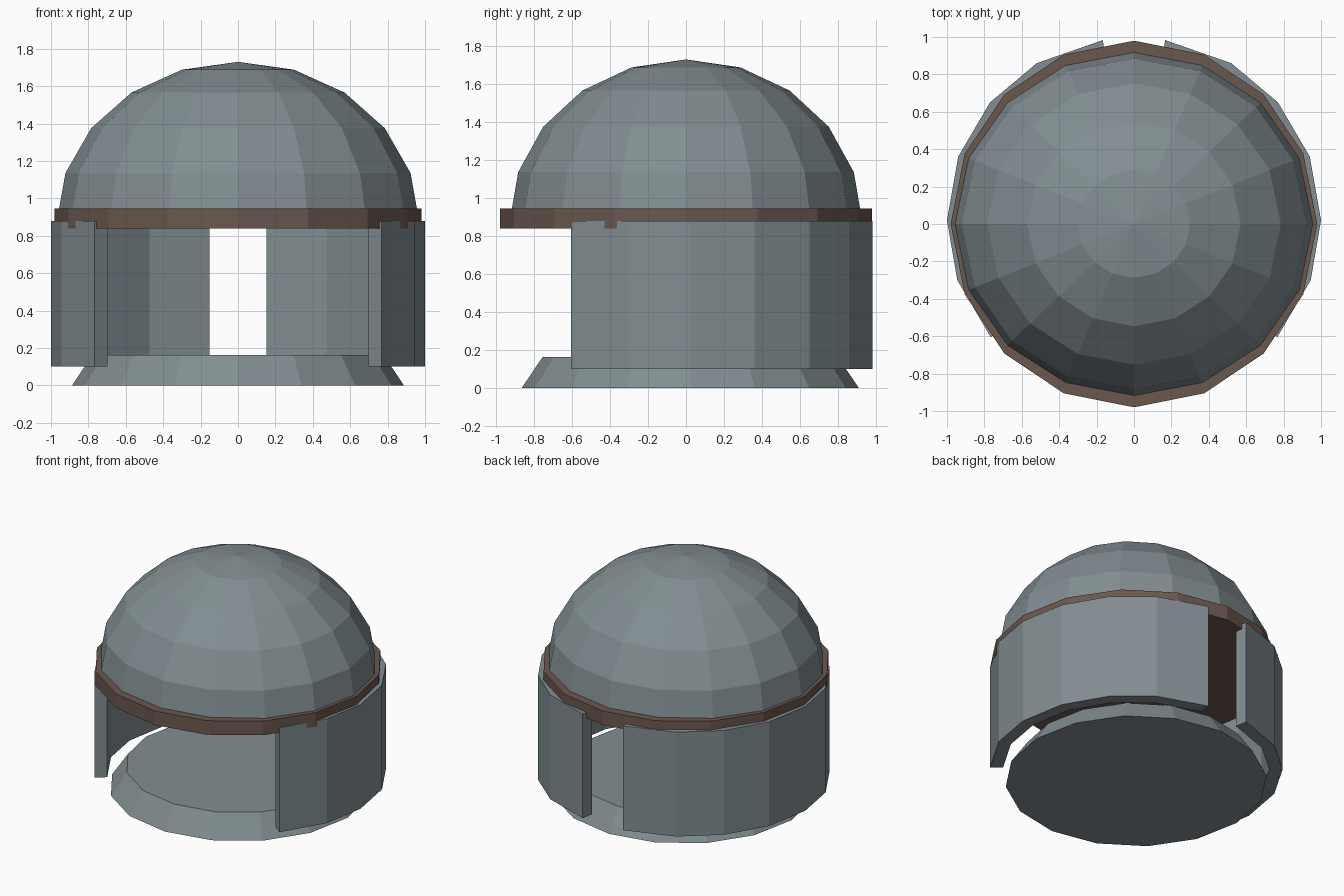
import bpy, bmesh, math

if "Cube" in bpy.data.objects:
    bpy.data.objects.remove(bpy.data.objects["Cube"])


def material(name, rgb):
    m = bpy.data.materials.new(name)
    m.diffuse_color = (*rgb, 1)
    m.use_nodes = True
    m.node_tree.nodes["Principled BSDF"].inputs["Base Color"].default_value = m.diffuse_color
    return m


STONE = material("grey stone", (0.223, 0.270, 0.287))
WOOD = material("brown trim", (0.147, 0.098, 0.076))
SIDES = 16


def finish(name, bm, mat):
    bmesh.ops.recalc_face_normals(bm, faces=bm.faces)
    me = bpy.data.meshes.new(name)
    bm.to_mesh(me)
    bm.free()
    me.materials.append(mat)
    ob = bpy.data.objects.new(name, me)
    bpy.context.collection.objects.link(ob)
    return ob


def lathe(name, profile, mat, y0=0.0):
    """Stack of elliptical rings (rx, ry, z), capped at both ends."""
    bm = bmesh.new()
    rings = []
    for rx, ry, z in profile:
        if rx == 0:
            rings.append([bm.verts.new((0, y0, z))] * SIDES)
            continue
        angles = [2 * math.pi * i / SIDES for i in range(SIDES)]
        rings.append([bm.verts.new((rx * math.cos(a), y0 + ry * math.sin(a), z))
                      for a in angles])
    for low, high in zip(rings, rings[1:]):
        for i in range(SIDES):
            j = (i + 1) % SIDES
            quad = list(dict.fromkeys((low[i], low[j], high[j], high[i])))
            bm.faces.new(quad)
    for ring, r in ((rings[0], profile[0][0]), (rings[-1], profile[-1][0])):
        if r > 0:
            bm.faces.new(ring)
    return finish(name, bm, mat)


# Sloped floor base
lathe("floor_base", [(0.8875, 0.8875, 0), (0.7775, 0.7775, 0.163)], STONE, 0.0225)

# Brown band under the roof
lathe("roof_band", [(0.98, 0.98, 0.84), (0.98, 0.98, 0.945)], WOOD)

# Faceted half-sphere roof
dome = []
for k in range(6):
    a = math.radians(18 * k)
    r = math.cos(a) if k < 5 else 0
    dome.append((0.97 * r, 0.93 * r, 0.87 + 0.86 * math.sin(a)))
lathe("dome_roof", dome, STONE)

# Curved walls, one on each side, leaving a wide front and a narrow back opening
OUTLINE = [(0.766, -0.605), (0.945, -0.30), (1.0, 0.02), (0.94, 0.36),
           (0.77, 0.65), (0.52, 0.86), (0.167, 0.983)]
for side, label in ((1, "right"), (-1, "left")):
    bm = bmesh.new()
    sections = []
    for x, y in OUTLINE:
        sections.append([bm.verts.new((side * x * s, y * s, z))
                         for s, z in ((1, 0.10), (1, 0.88), (0.91, 0.88), (0.91, 0.10))])
    for a, b in zip(sections, sections[1:]):
        for i in range(4):
            j = (i + 1) % 4
            bm.faces.new((a[i], a[j], b[j], b[i]))
    bm.faces.new(sections[0])
    bm.faces.new(sections[-1])
    finish(label + "_wall", bm, STONE)
